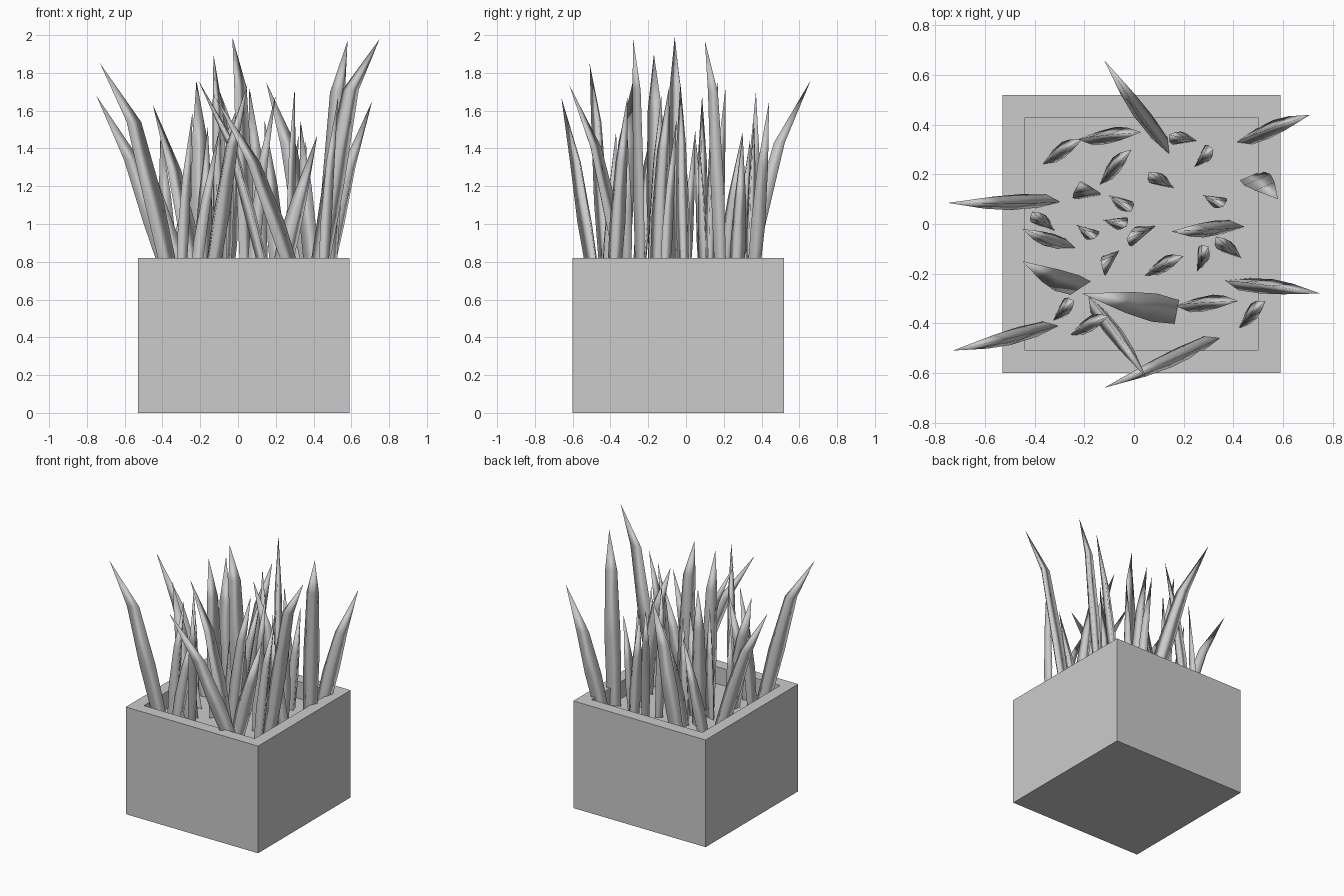
import bpy, bmesh, math, random
from mathutils import Matrix, Vector

if "Cube" in bpy.data.objects:
    bpy.data.objects.remove(bpy.data.objects["Cube"])

random.seed(4)
SOIL = 0.69


def link(name, bm):
    mesh = bpy.data.meshes.new(name)
    bm.to_mesh(mesh)
    bm.free()
    obj = bpy.data.objects.new(name, mesh)
    bpy.context.collection.objects.link(obj)
    return obj


# square planter with a thick rim and a recessed soil surface
bm = bmesh.new()
bmesh.ops.create_cube(bm, size=1)
for v in bm.verts:
    v.co = Vector((v.co.x * 1.12 + 0.03, v.co.y * 1.12 - 0.04, (v.co.z + 0.5) * 0.82))
top = max(bm.faces, key=lambda f: f.calc_center_median().z)
bmesh.ops.inset_region(bm, faces=[top], thickness=0.09, use_even_offset=True)
soil = bmesh.ops.extrude_discrete_faces(bm, faces=[top])["faces"][0]
for v in soil.verts:
    v.co.z = SOIL
link("planter", bm)


# three-sided blade: cross-sections narrowing to a point, bent at the kink;
# twist is the angle between the blade's width and its lean
def leaf(name, base, tip, width, twist, fold):
    base, tip = Vector((*base, SOIL)), Vector(tip)
    lean = Vector((tip.x - base.x, tip.y - base.y, 0))
    side = Matrix.Rotation(math.radians(twist), 3, 'Z') @ lean.normalized()
    out = Vector((side.y, -side.x, 0))
    # the listed base is the blade's inner edge, so step out to its middle
    base += lean.normalized() * width * 0.45 * math.cos(math.radians(twist))
    lean = Vector((tip.x - base.x, tip.y - base.y, 0))
    height = tip.z - SOIL
    kink = 0.62 + (tip.z - 1.6) * 0.45      # taller leaves bend higher up
    bm = bmesh.new()
    prev = None
    for up, along, w in ((0, 0, 0.85), (kink / 2, 0.26, 1.0), (kink, 0.54, 0.75)):
        c = base + lean * along + Vector((0, 0, height * up))
        h = width * w / 2
        back = out * h * fold / 2
        row = [bm.verts.new(p) for p in (c - side * h - back, c + back, c + side * h - back)]
        if prev:
            for i in range(3):
                j = (i + 1) % 3
                bm.faces.new((prev[i], prev[j], row[j], row[i]))
        prev = row
    point = bm.verts.new(tip)
    for i in range(3):
        bm.faces.new((prev[i], prev[(i + 1) % 3], point))
    for f in bm.faces:
        f.smooth = True
    bmesh.ops.recalc_face_normals(bm, faces=bm.faces)
    link(name, bm)


# tall leaves: base x, y, then tip x, y, z
tall = [
    (-.30, .10, -.75, .085, 1.68), (-.31, -.40, -.73, -.51, 1.85),
    (.34, -.45, -.12, -.66, 1.67), (-.19, -.30, .05, -.62, 1.74),
    (.15, -.35, -.21, -.28, 1.76), (-.20, -.25, -.45, -.15, 1.63),
    (-.22, .33, .03, .37, 1.70), (.15, .29, -.12, .66, 1.76),
    (.42, .32, .71, .44, 1.65), (.46, .19, .58, .10, 1.97),
    (.44, 0, .15, -.03, 1.75), (.17, -.34, .42, -.31, 1.47),
    (.37, -.24, .75, -.28, 1.98), (-.07, -.10, -.13, -.17, 1.90),
    (.08, 0, -.03, -.06, 1.99), (-.17, .11, -.22, .17, 1.76),
]
broadside = {4: 90, 5: 55, 9: 60, 15: 60}
for i, (x, y, *tip) in enumerate(tall):
    leaf(f"tall_leaf_{i + 1}", (x, y), tip, 0.115, broadside.get(i, 12), 0.9)

# short inner leaves: base x, y, then tip x, y
short = [
    (-.24, -.09, -.45, -.02), (-.32, -.02, -.41, .05), (-.36, .24, -.21, .34),
    (.25, .34, .14, .36), (.25, .23, .32, .30), (.28, .11, .36, .07),
    (.43, -.13, .33, -.05), (.26, -.19, .30, -.09), (.05, -.21, .20, -.13),
    (.43, -.42, .53, -.31), (-.25, -.45, -.10, -.37), (-.32, -.39, -.24, -.31),
    (-.23, -.01, -.16, -.06), (-.12, .01, -.03, -.01), (-.10, .11, -.01, .05),
    (-.13, .16, -.01, .30), (.16, .15, .06, .21),
]
for i, (x, y, tx, ty) in enumerate(short):
    z = 1.3 if i == 0 else random.uniform(1.42, 1.75)
    leaf(f"short_leaf_{i + 1}", (x, y), (tx, ty, z), 0.09, 20, 1.0)
